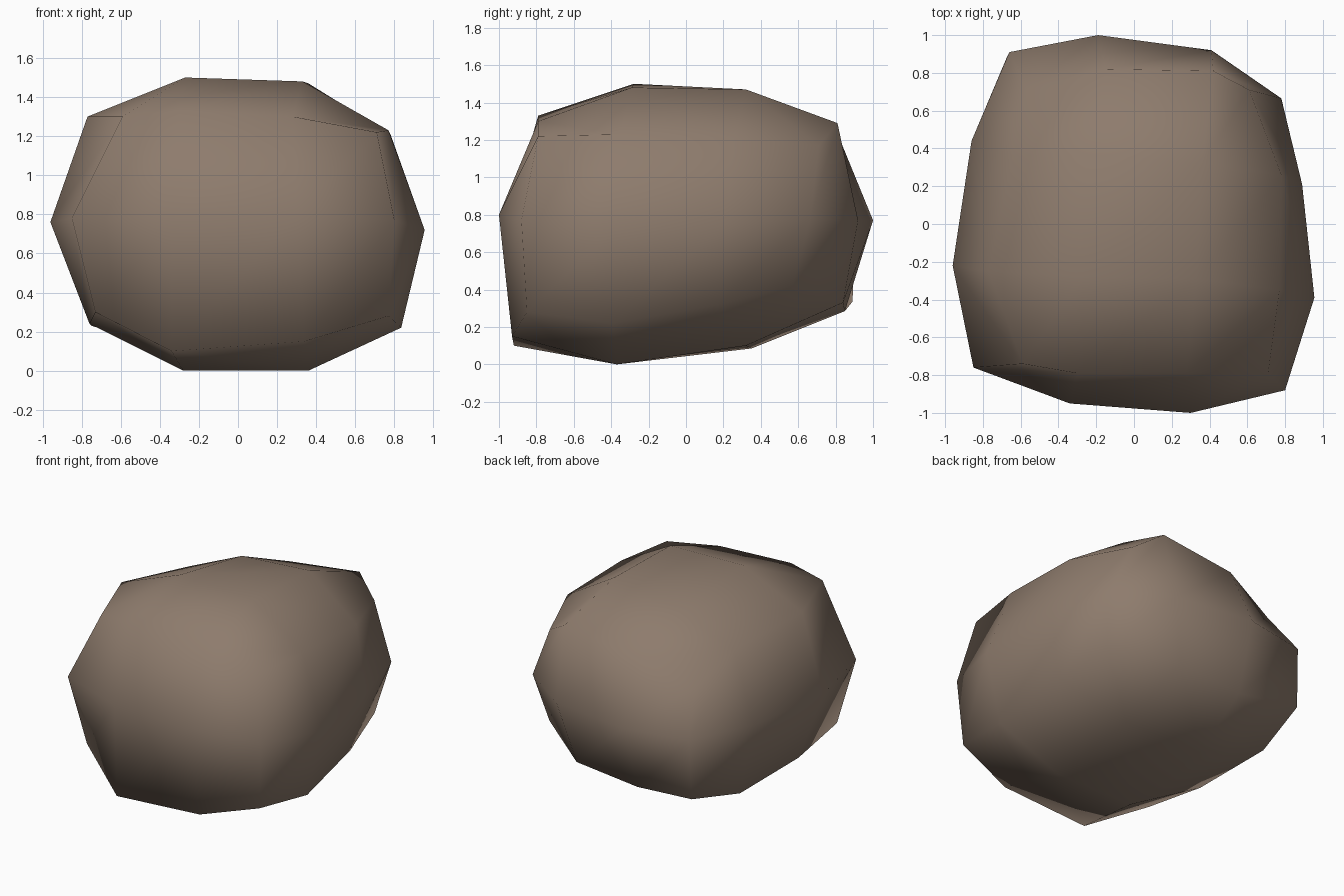
import bpy, bmesh

# Rounded boulder: three 12-point rings (front-left corner, then anticlockwise)
# closed by a 4 x 4 grid cap at the top and bottom.
low = [(-0.73, -0.71, 0.30), (-0.34, -0.92, 0.10), (0.34, -0.93, 0.15), (0.77, -0.85, 0.28),
       (0.835, -0.39, 0.22), (0.79, 0.175, 0.32), (0.71, 0.57, 0.42), (0.30, 0.84, 0.33),
       (-0.20, 0.85, 0.285), (-0.67, 0.89, 0.335), (-0.75, 0.445, 0.23), (-0.76, -0.22, 0.24)]
middle = [(-0.85, -0.76, 0.78), (-0.34, -0.95, 0.78), (0.30, -1.00, 0.80), (0.80, -0.88, 0.77),
          (0.955, -0.39, 0.72), (0.89, 0.21, 0.75), (0.78, 0.665, 0.78), (0.41, 0.92, 0.77),
          (-0.19, 1.00, 0.77), (-0.66, 0.91, 0.77), (-0.86, 0.44, 0.76), (-0.96, -0.22, 0.76)]
high = [(-0.59, -0.74, 1.30), (-0.30, -0.79, 1.33), (0.28, -0.79, 1.30), (0.71, -0.79, 1.22),
        (0.77, -0.35, 1.23), (0.78, 0.26, 1.21), (0.61, 0.71, 1.17), (0.42, 0.81, 1.29),
        (-0.15, 0.82, 1.21), (-0.57, 0.71, 1.06), (-0.64, 0.36, 1.22), (-0.77, -0.25, 1.30)]
# Inner cap points: front-left, front-right, back-left, back-right
floor = [(-0.28, -0.37, 0.0), (0.36, -0.37, 0.0), (-0.28, 0.35, 0.085), (0.33, 0.32, 0.10)]
crown = [(-0.27, -0.28, 1.50), (0.33, -0.29, 1.48), (-0.23, 0.37, 1.40), (0.36, 0.32, 1.47)]

bm = bmesh.new()
rings = [[bm.verts.new(p) for p in ring] for ring in (low, middle, high)]

# Side walls
for a, b in zip(rings, rings[1:]):
    for i in range(12):
        j = (i + 1) % 12
        bm.faces.new((a[i], a[j], b[j], b[i]))


def cap(r, inner):
    c = [bm.verts.new(p) for p in inner]
    grid = [r[0:4], [r[11], c[0], c[1], r[4]], [r[10], c[2], c[3], r[5]], r[9:5:-1]]
    for y in range(3):
        for x in range(3):
            bm.faces.new((grid[y][x], grid[y][x + 1], grid[y + 1][x + 1], grid[y + 1][x]))


# Top and underside
cap(rings[2], crown)
cap(rings[0], floor)
bmesh.ops.recalc_face_normals(bm, faces=bm.faces)
for f in bm.faces:
    f.smooth = True

mesh = bpy.data.meshes.new("boulder")
bm.to_mesh(mesh)
bm.free()

# Brown stone
stone = bpy.data.materials.new("brown stone")
stone.diffuse_color = (0.27, 0.20, 0.152, 1)
mesh.materials.append(stone)
bpy.context.collection.objects.link(bpy.data.objects.new("boulder", mesh))
